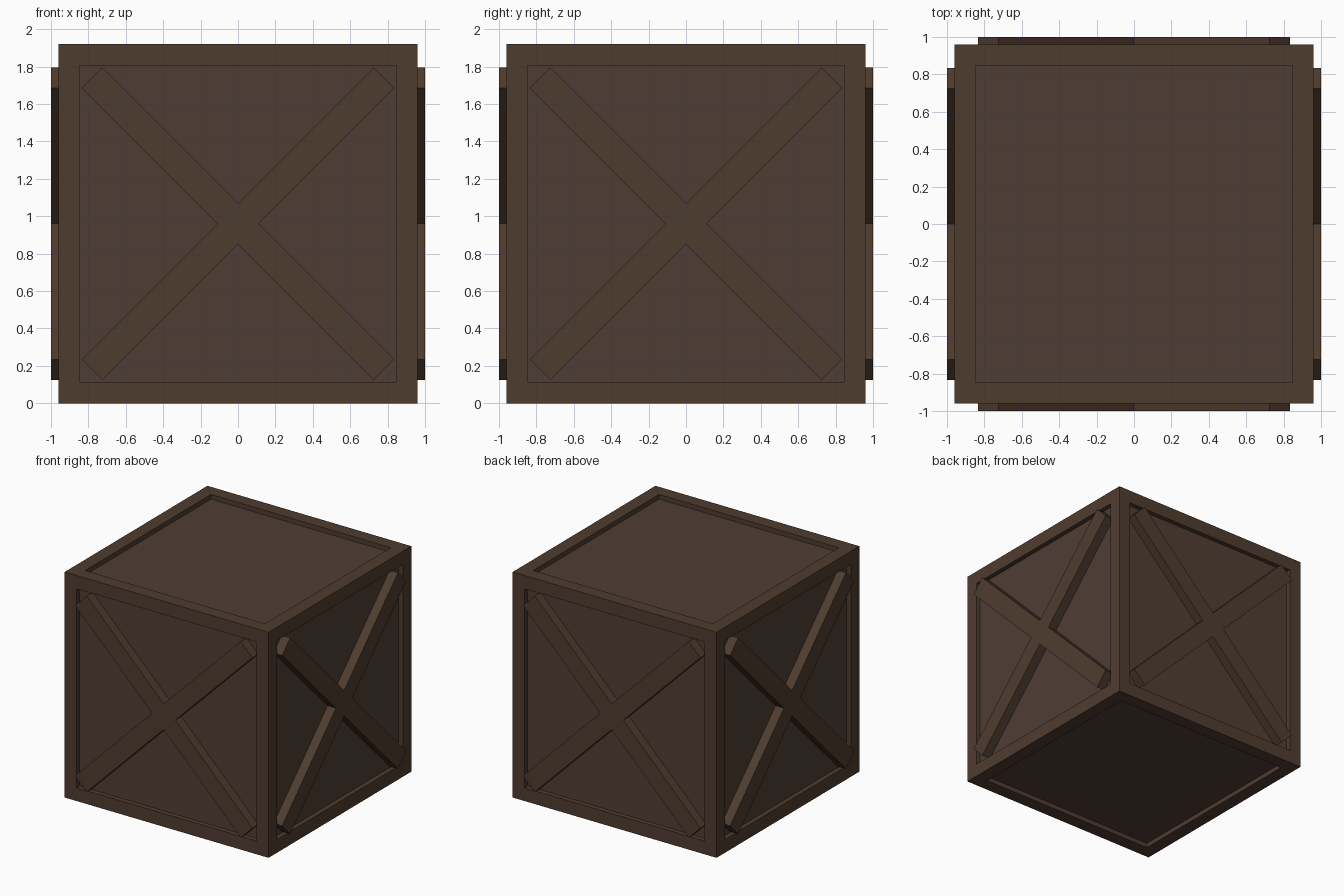
import bpy, bmesh
from math import pi
from mathutils import Matrix

if "Cube" in bpy.data.objects:
    bpy.data.objects.remove(bpy.data.objects["Cube"])

HALF = 0.96      # half size of the crate body
BORDER = 0.16    # frame width
RECESS = 0.04    # panel depth below the frame
OUT = 1.0        # outer face of the cross braces


def material(name, rgb):
    m = bpy.data.materials.new(name)
    m.diffuse_color = (*rgb, 1)
    m.use_nodes = True
    m.node_tree.nodes["Principled BSDF"].inputs["Base Color"].default_value = m.diffuse_color
    return m


def add_object(name, bm, *mats):
    me = bpy.data.meshes.new(name)
    bm.to_mesh(me)
    bm.free()
    for m in mats:
        me.materials.append(m)
    ob = bpy.data.objects.new(name, me)
    bpy.context.collection.objects.link(ob)
    return ob


frame_wood = material("frame_wood", (0.078, 0.045, 0.028))
panel_wood = material("panel_wood", (0.078, 0.048, 0.034))

# Crate body: cube with a recessed panel in each of the six sides
bm = bmesh.new()
bmesh.ops.create_cube(bm, size=2 * HALF)
panels = bm.faces[:]
bmesh.ops.inset_individual(bm, faces=panels, thickness=BORDER)
bmesh.ops.inset_individual(bm, faces=panels, thickness=0, depth=-RECESS)
for f in panels:
    f.material_index = 1
body = add_object("crate_body", bm, frame_wood, panel_wood)
body.location.z = HALF

# Cross braces: one X-shaped outline, extruded, on each upright side
a, b = 0.835, 0.725
quarter = [(a - b, 0), (a, b), (b, a)]
for i, side in enumerate(("front", "right", "back", "left")):
    bm = bmesh.new()
    verts = []
    for k in range(4):
        turn = Matrix.Rotation(k * pi / 2, 3, 'Y')
        for x, z in quarter:
            v = bm.verts.new((x, -OUT, z))
            v.co = turn @ v.co
            verts.append(v)
        # keep the outline running in one direction
    verts = [v for k in (0, 3, 2, 1) for v in verts[3 * k:3 * k + 3]]
    face = bm.faces.new(verts)
    ext = bmesh.ops.extrude_face_region(bm, geom=[face])
    moved = [g for g in ext["geom"] if isinstance(g, bmesh.types.BMVert)]
    bmesh.ops.translate(bm, verts=moved, vec=(0, OUT - HALF + RECESS, 0))
    bmesh.ops.recalc_face_normals(bm, faces=bm.faces)
    brace = add_object(side + "_cross_brace", bm, frame_wood)
    brace.location.z = HALF
    brace.rotation_euler.z = i * pi / 2
